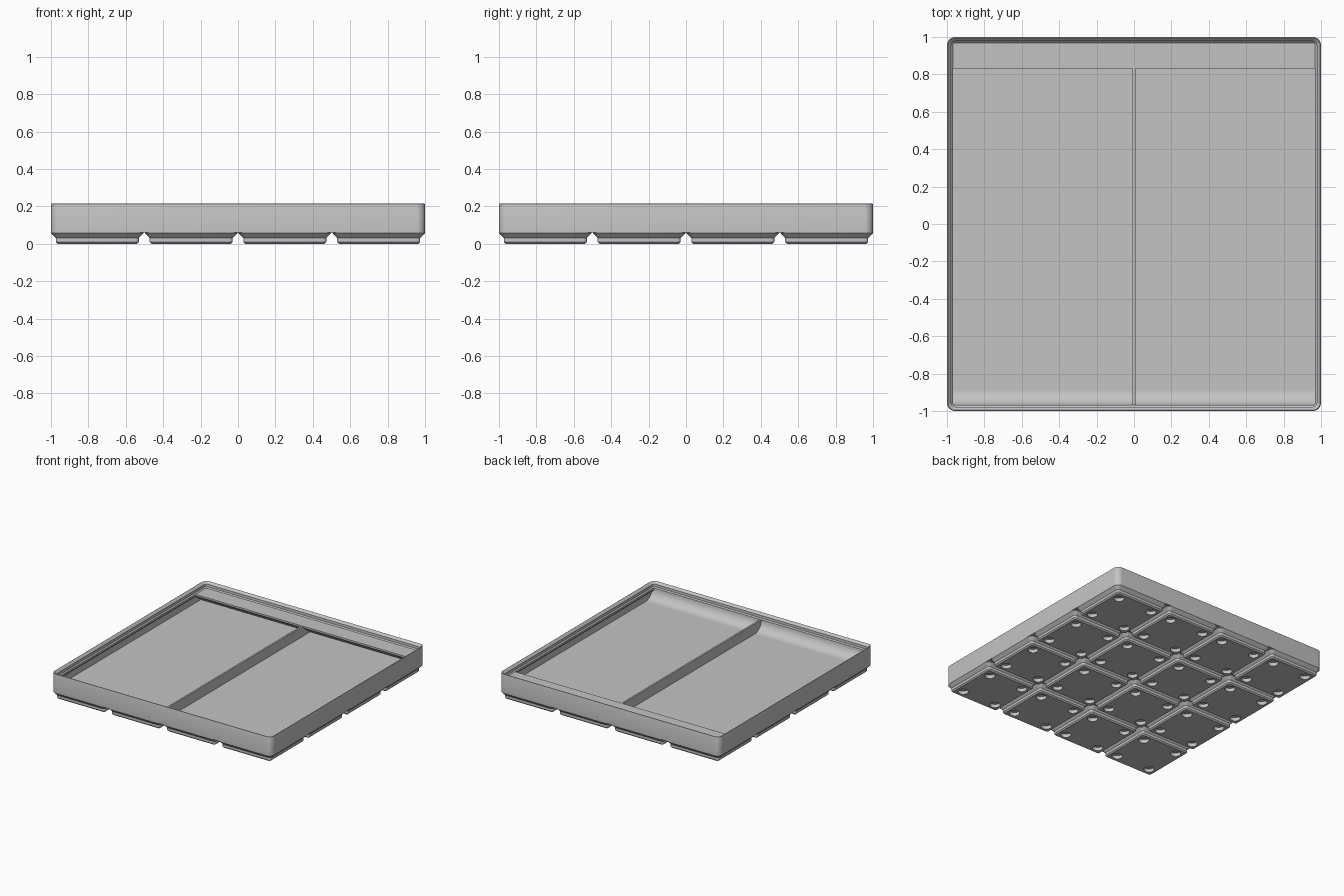
import bpy, bmesh, math

if "Cube" in bpy.data.objects:
    bpy.data.objects.remove(bpy.data.objects["Cube"])

CELL = 42.0              # grid pitch, millimetres
COUNT = 4
HALF = (CELL * COUNT - 0.5) / 2
SCALE = 1 / HALF         # millimetres to scene units
FLOOR, RIM = 7.0, 14.0   # heights of the tray floor and of the divider top
CORNER = 3.75
WALL, LIP = 1.2, 2.6     # wall thickness and lip depth

grey = bpy.data.materials.new("plain_grey")
grey.use_nodes = True
colour = (0.55, 0.55, 0.55, 1)
grey.diffuse_color = colour
grey.node_tree.nodes["Principled BSDF"].inputs["Base Color"].default_value = colour


def finish(bm, name):
    """Turn a bmesh in millimetres into a scaled object."""
    bmesh.ops.recalc_face_normals(bm, faces=bm.faces)
    bmesh.ops.scale(bm, verts=bm.verts, vec=(SCALE,) * 3)
    mesh = bpy.data.meshes.new(name)
    bm.to_mesh(mesh)
    bm.free()
    mesh.materials.append(grey)
    obj = bpy.data.objects.new(name, mesh)
    bpy.context.collection.objects.link(obj)
    return obj


def smooth(obj):
    bpy.ops.object.select_all(action='DESELECT')
    obj.select_set(True)
    bpy.context.view_layer.objects.active = obj
    bpy.ops.object.shade_smooth_by_angle(angle=math.radians(30))


def rounded_ring(bm, half, radius, z, steps=8):
    """Vertices of a rounded square."""
    ring = []
    for quarter in range(4):
        mid = math.radians(45 + 90 * quarter)
        cx = math.copysign(half - radius, math.cos(mid))
        cy = math.copysign(half - radius, math.sin(mid))
        for i in range(steps + 1):
            a = math.radians(90 * (quarter + i / steps))
            ring.append(bm.verts.new((cx + radius * math.cos(a),
                                      cy + radius * math.sin(a), z)))
    return ring


def loft(half, profile):
    """Stack rounded squares along (inset, height) pairs and cap both ends."""
    bm = bmesh.new()
    rings = [rounded_ring(bm, half - inset, CORNER - inset, z) for inset, z in profile]
    for low, high in zip(rings, rings[1:]):
        for i in range(len(low)):
            j = (i + 1) % len(low)
            bm.faces.new((low[i], low[j], high[j], high[i]))
    bm.faces.new(rings[0])
    bm.faces.new(rings[-1])
    return bm


def extrude_x(profile, half_width, name):
    """Sweep a (y, z) outline across the tray."""
    bm = bmesh.new()
    face = bm.faces.new([bm.verts.new((-half_width, y, z)) for y, z in profile])
    out = bmesh.ops.extrude_face_region(bm, geom=[face])
    moved = [g for g in out["geom"] if isinstance(g, bmesh.types.BMVert)]
    bmesh.ops.translate(bm, verts=moved, vec=(2 * half_width, 0, 0))
    return finish(bm, name)


# Tray: outer wall, rounded stacking lip, inner wall and floor
tray = finish(loft(HALF, [
    (0, 5), (0, 17.5), (0.12, 17.85), (0.4, 18), (0.65, 17.75),
    (1.9, 16.5), (1.9, 14.7), (LIP, RIM), (LIP, 12.8),
    (WALL, 11.4), (WALL, FLOOR)]), "tray_body")
smooth(tray)

# Centre divider
inner = HALF - WALL + 0.1
extrude_x([(-inner, FLOOR - 0.1), (inner, FLOOR - 0.1), (inner, RIM), (-inner, RIM)],
          0.6, "centre_divider")

# Curved scoop along the front wall
radius = RIM - FLOOR
start = -HALF + LIP
arc = [(start + radius * (1 - math.sin(a)), FLOOR + radius * (1 - math.cos(a)))
       for a in (math.radians(90 * i / 16) for i in range(17))]
scoop = extrude_x([(-inner, RIM), (-inner, FLOOR - 0.1), (arc[0][0], FLOOR - 0.1)] + arc,
                  inner, "front_scoop")
smooth(scoop)

# Label shelf along the back wall with a sloping underside
edge = HALF - 14.1
under = RIM - 1.2
foot_y = edge + (under - FLOOR) / math.tan(math.radians(36))
extrude_x([(inner, RIM), (edge, RIM), (edge, under), (foot_y, FLOOR - 0.05),
           (inner, FLOOR - 0.05)], inner, "label_shelf")

# Stepped foot with four magnet holes, repeated over the grid
foot = finish(loft(CELL / 2 - 0.25, [
    (2.95, 0), (2.15, 0.8), (2.15, 2.6), (0, 4.75), (0, 5)]), "base_feet")
bm = bmesh.new()
for sx in (-13, 13):
    for sy in (-13, 13):
        made = bmesh.ops.create_cone(bm, cap_ends=True, segments=32, radius1=3.25,
                                     radius2=3.25, depth=4.8)
        bmesh.ops.translate(bm, verts=made["verts"], vec=(sx, sy, 0))
cutter = finish(bm, "magnet_hole_cutter")
cutter.hide_render = True
cut = foot.modifiers.new("magnet_holes", 'BOOLEAN')
cut.operation = 'DIFFERENCE'
cut.solver = 'EXACT'
cut.object = cutter
for axis in range(2):
    array = foot.modifiers.new("grid", 'ARRAY')
    array.count = COUNT
    array.use_relative_offset = False
    array.use_constant_offset = True
    offset = [0, 0, 0]
    offset[axis] = CELL * SCALE
    array.constant_offset_displace = offset
bpy.context.view_layer.objects.active = foot
for name in [m.name for m in foot.modifiers]:
    bpy.ops.object.modifier_apply(modifier=name)
bpy.data.objects.remove(cutter)
corner_cell = -CELL * (COUNT - 1) / 2 * SCALE
foot.location = (corner_cell, corner_cell, 0)
smooth(foot)
